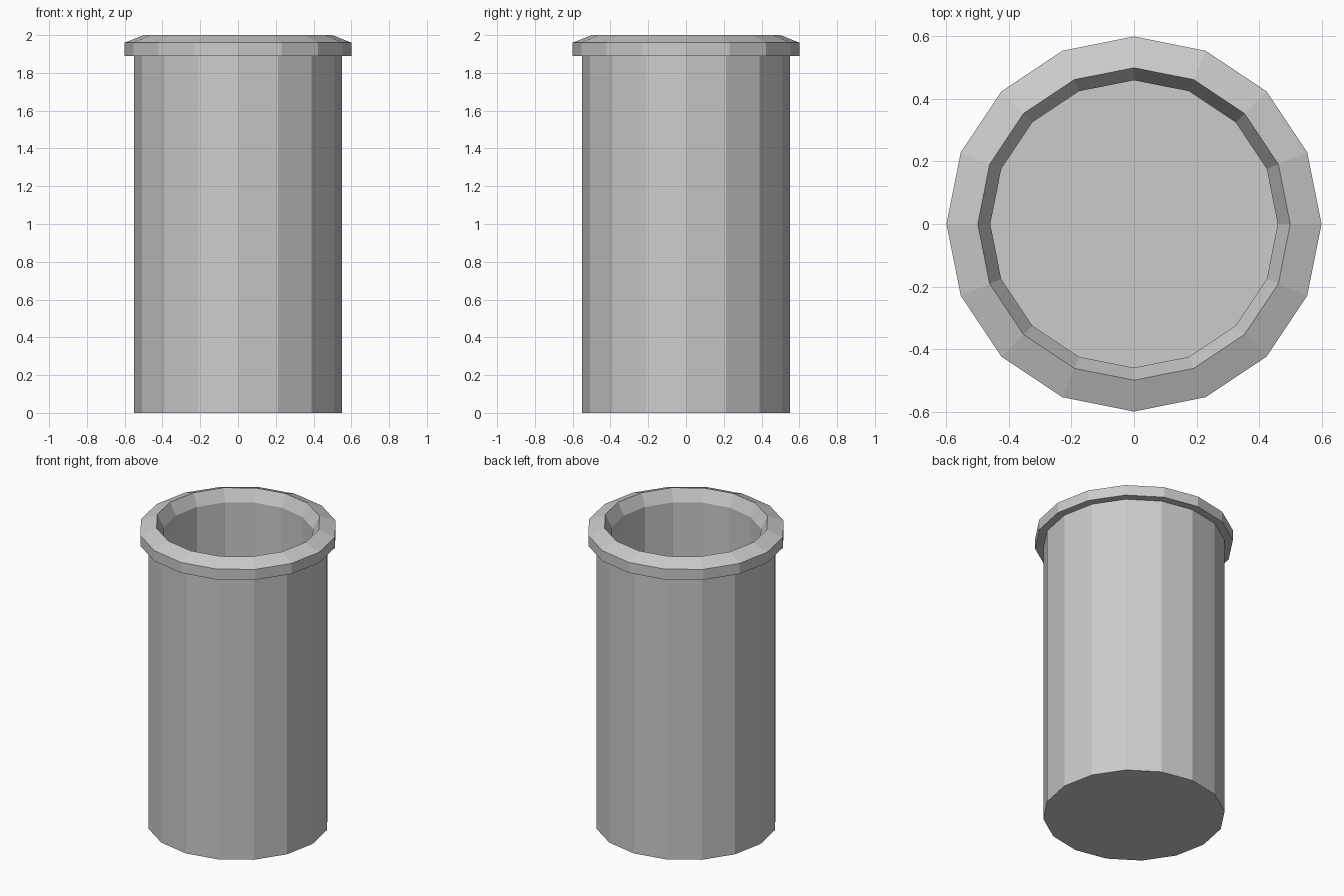
import bpy, bmesh
from math import cos, sin, tau

if "Cube" in bpy.data.objects:
    bpy.data.objects.remove(bpy.data.objects["Cube"])

SIDES = 16


def lathe(name, profile):
    """Revolve an open (radius, z) profile and cap both ends."""
    bm = bmesh.new()
    rings = [[bm.verts.new((r * cos(tau * i / SIDES), r * sin(tau * i / SIDES), z))
              for i in range(SIDES)] for r, z in profile]
    for a, b in zip(rings, rings[1:]):
        for i in range(SIDES):
            j = (i + 1) % SIDES
            bm.faces.new((a[i], a[j], b[j], b[i]))
    bm.faces.new(rings[0][::-1])
    bm.faces.new(rings[-1])
    bmesh.ops.recalc_face_normals(bm, faces=bm.faces)
    mesh = bpy.data.meshes.new(name)
    bm.to_mesh(mesh)
    bm.free()
    obj = bpy.data.objects.new(name, mesh)
    bpy.context.collection.objects.link(obj)
    return obj


# Open container: outer wall, flared rim, inner bevel, inner wall and floor
lathe("open_container", [
    (0.55, 0.0), (0.55, 1.89),                # outer wall
    (0.60, 1.89), (0.60, 1.96), (0.50, 2.0),  # rim
    (0.46, 1.92), (0.46, 0.08),               # inner bevel and wall
])
